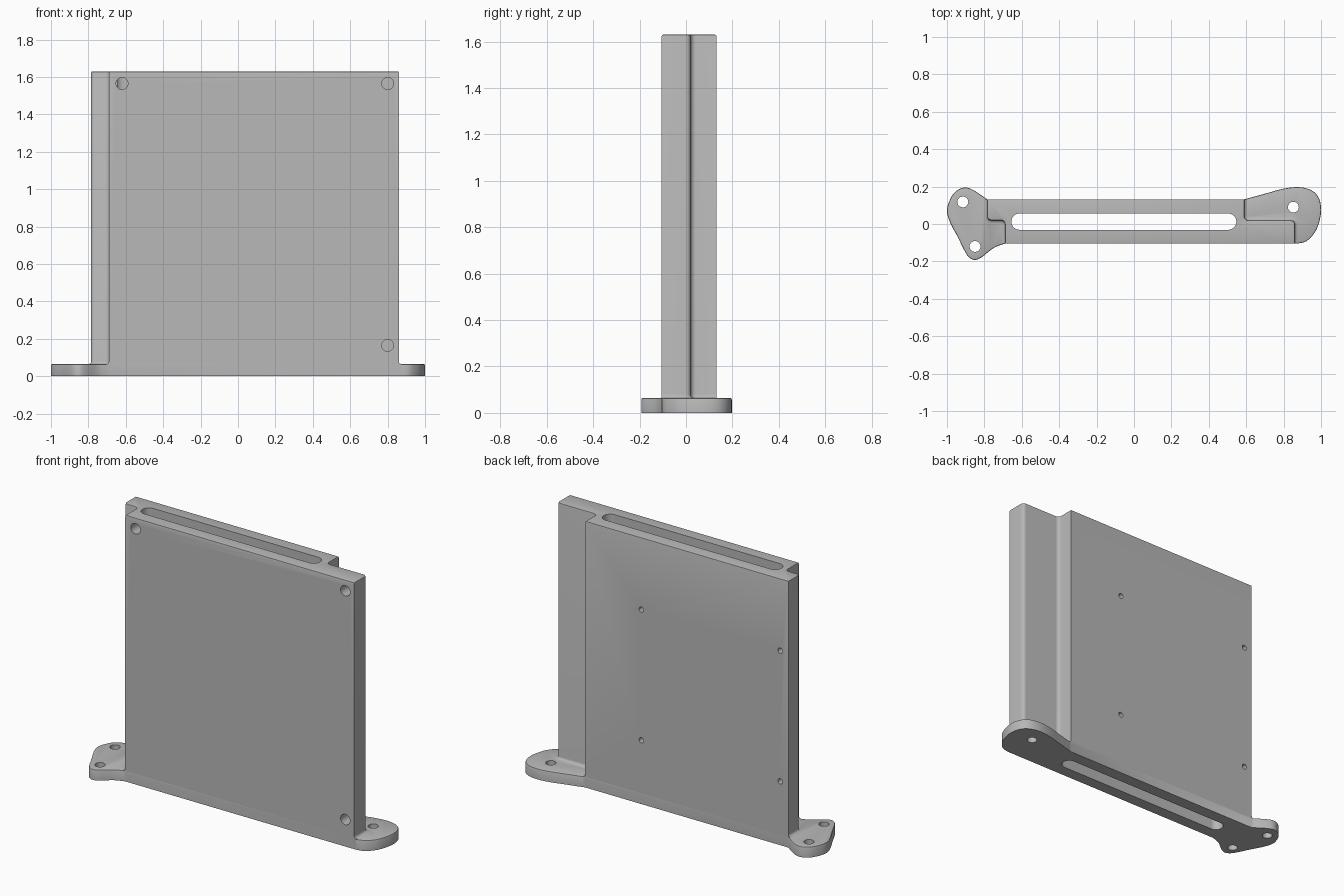
import bpy, bmesh, math
from mathutils import Vector, Matrix

if "Cube" in bpy.data.objects:
    bpy.data.objects.remove(bpy.data.objects["Cube"], do_unlink=True)

FRONT, BACK, TOP, PLATE = -0.105, 0.132, 1.63, 0.065

grey = bpy.data.materials.new("plain grey")
grey.use_nodes = True
grey.diffuse_color = (0.48, 0.48, 0.48, 1)
grey.node_tree.nodes["Principled BSDF"].inputs["Base Color"].default_value = (0.48, 0.48, 0.48, 1)


def rounded(corners, steps=5):
    """Polygon of (x, y, radius) right-angle corners with each corner turned into an arc."""
    out = []
    for i, (x, y, r) in enumerate(corners):
        p = Vector((x, y))
        if r == 0:
            out.append(p)
            continue
        a = (Vector(corners[i - 1][:2]) - p).normalized() * r
        b = (Vector(corners[(i + 1) % len(corners)][:2]) - p).normalized() * r
        for k in range(steps + 1):
            t = k / steps * math.pi / 2
            out.append(p + a * (1 - math.sin(t)) + b * (1 - math.cos(t)))
    return out


def spline(points, steps=5):
    """Smooth curve through the points."""
    p = [Vector(q) for q in points]
    p = [p[0]] + p + [p[-1]]
    out = []
    for a, b, c, d in zip(p, p[1:], p[2:], p[3:]):
        for k in range(steps):
            t = k / steps
            out.append(0.5 * (2 * b + (c - a) * t + (2 * a - 5 * b + 4 * c - d) * t ** 2
                              + (3 * b - a - 3 * c + d) * t ** 3))
    return out + [p[-1]]


def offset(outline, dist):
    """Move a counter-clockwise outline outward, keeping front and back flush."""
    out = []
    for i, p in enumerate(outline):
        a = (p - outline[i - 1]).normalized()
        b = (outline[(i + 1) % len(outline)] - p).normalized()
        na, nb = Vector((a.y, -a.x)), Vector((b.y, -b.x))
        out.append(p + (na + nb) * dist / max(0.3, 1 + na.dot(nb)))
    return out


def loft(name, outline, layers, flush=False):
    """Stack offset copies of an outline at the given (z, offset) layers."""
    bm = bmesh.new()
    rings = []
    for z, d in layers:
        pts = offset(outline, d)
        if flush:
            pts = [Vector((p.x, min(BACK, max(FRONT, p.y)))) for p in pts]
        rings.append([bm.verts.new((p.x, p.y, z)) for p in pts])
    n = len(outline)
    for lo, hi in zip(rings, rings[1:]):
        for i in range(n):
            j = (i + 1) % n
            bm.faces.new((lo[i], lo[j], hi[j], hi[i]))
    bm.faces.new(rings[0][::-1])
    bm.faces.new(rings[-1])
    return finish(name, bm)


def finish(name, bm):
    bmesh.ops.recalc_face_normals(bm, faces=bm.faces)
    mesh = bpy.data.meshes.new(name)
    bm.to_mesh(mesh)
    bm.free()
    ob = bpy.data.objects.new(name, mesh)
    mesh.materials.append(grey)
    bpy.context.collection.objects.link(ob)
    return ob


def boolean(target, other, operation):
    mod = target.modifiers.new("join", 'BOOLEAN')
    mod.operation, mod.solver, mod.object = operation, 'EXACT', other
    bpy.context.view_layer.objects.active = target
    bpy.ops.object.modifier_apply(modifier=mod.name)
    bpy.data.objects.remove(other, do_unlink=True)


def drill(target, centre, radius, length, axis):
    bm = bmesh.new()
    turn = Matrix.Rotation(math.pi / 2, 4, 'X') if axis == 'Y' else Matrix()
    bmesh.ops.create_cone(bm, cap_ends=True, segments=32, radius1=radius, radius2=radius,
                          depth=length, matrix=Matrix.Translation(centre) @ turn)
    boolean(target, finish("hole_cutter", bm), 'DIFFERENCE')


# Upright panel with a step at each end, filleted into the foot plate
panel_outline = rounded([(-0.69, FRONT, 0), (0.86, FRONT, 0), (0.86, 0.02, 0.022),
                         (0.59, 0.02, 0.022), (0.59, BACK, 0), (-0.785, BACK, 0),
                         (-0.785, 0.02, 0.022), (-0.69, 0.02, 0.022)])
panel = loft("slotted_panel", panel_outline,
             [(0, 0.013), (PLATE, 0.013), (0.068, 0.006), (0.072, 0.002), (0.08, 0),
              (TOP - 0.008, 0), (TOP - 0.002, -0.002), (TOP, -0.008)], flush=True)

# Foot plate with a rounded lobe at each end
right_lobe = [(0.86, FRONT), (0.92, -0.093), (0.97, -0.04), (0.995, 0.03), (1.0, 0.09),
              (0.985, 0.145), (0.945, 0.182), (0.88, 0.197), (0.80, 0.189), (0.70, 0.162), (0.59, BACK)]
left_lobe = [(-0.785, BACK), (-0.86, 0.182), (-0.91, 0.195), (-0.96, 0.168), (-0.99, 0.115),
             (-1.0, 0.065), (-0.982, 0.005), (-0.945, -0.065), (-0.905, -0.145), (-0.88, -0.18),
             (-0.85, -0.192), (-0.815, -0.178), (-0.75, -0.128), (-0.69, FRONT)]
foot = loft("foot_plate", spline(right_lobe) + spline(left_lobe),
            [(0, 0), (PLATE - 0.007, 0), (PLATE - 0.002, -0.002), (PLATE, -0.007)])
boolean(panel, foot, 'UNION')

# Long slot running all the way down
slot = rounded([(-0.655, -0.031, 0.0425), (0.547, -0.031, 0.0425),
                (0.547, 0.056, 0.0425), (-0.655, 0.056, 0.0425)], 8)
boolean(panel, loft("slot_cutter", slot, [(-0.1, 0), (TOP + 0.1, 0)]), 'DIFFERENCE')

# Mounting holes in the foot
for x, y in [(-0.915, 0.118), (-0.85, -0.12), (0.852, 0.09)]:
    drill(panel, (x, y, 0), 0.029, 0.4, 'Z')

# Blind holes in the front face
for x, z in [(-0.62, 1.565), (0.80, 1.565), (0.80, 0.165)]:
    drill(panel, (x, FRONT, z), 0.032, 0.18, 'Y')

# Small holes in the back face
for x in (-0.73, 0.21):
    for z in (0.39, 1.19):
        drill(panel, (x, BACK, z), 0.016, 0.16, 'Y')

# Smooth shading with sharp edges
bpy.ops.object.select_all(action='DESELECT')
panel.select_set(True)
bpy.context.view_layer.objects.active = panel
bpy.ops.object.shade_smooth_by_angle(angle=math.radians(35))
